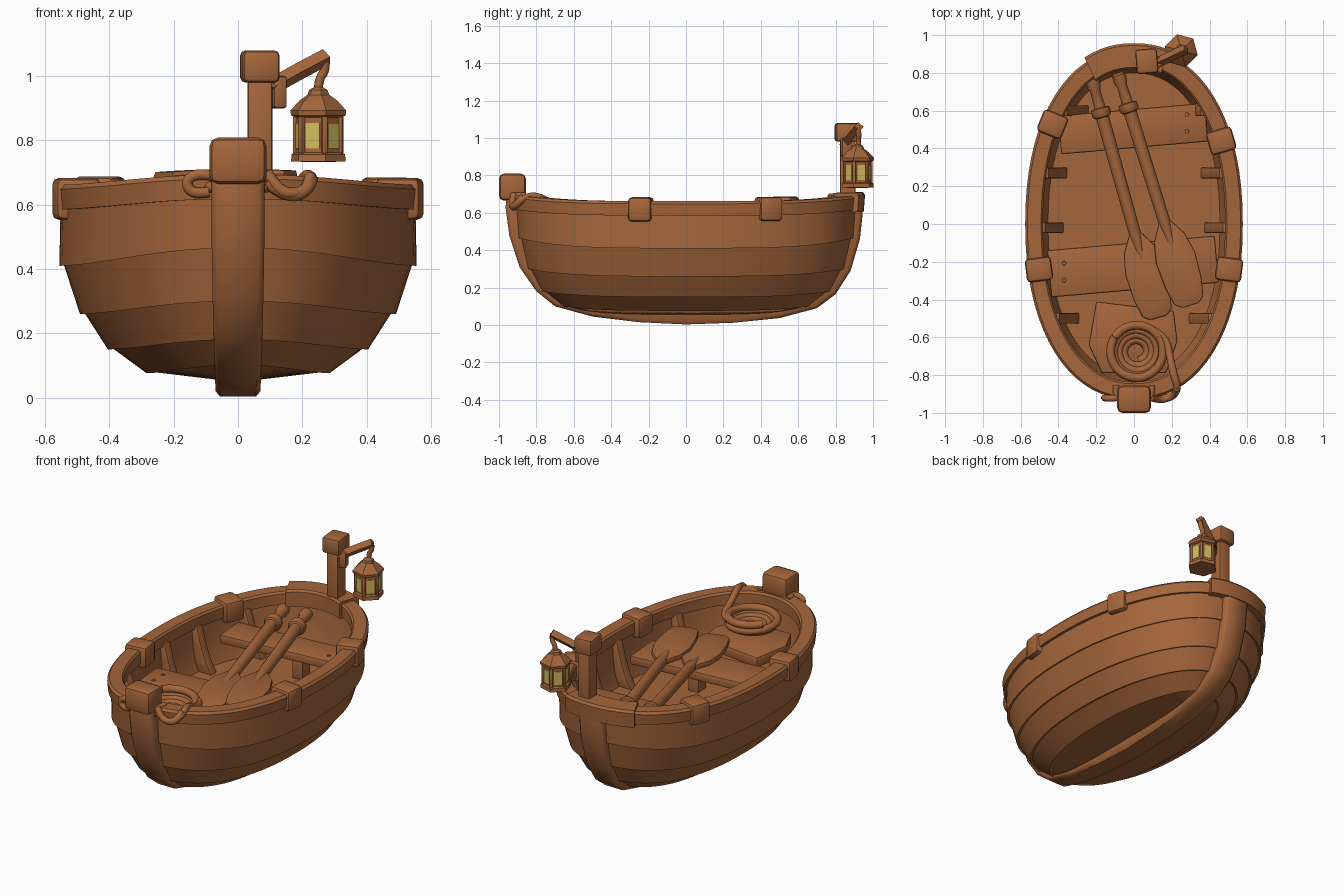
import bpy, bmesh, math
from mathutils import Matrix, Vector

if "Cube" in bpy.data.objects:
    bpy.data.objects.remove(bpy.data.objects["Cube"])


def material(name, rgb):
    m = bpy.data.materials.new(name)
    m.diffuse_color = (*rgb, 1)
    m.use_nodes = True
    m.node_tree.nodes["Principled BSDF"].inputs["Base Color"].default_value = m.diffuse_color
    return m


WOOD = material("brown_wood", (0.376, 0.132, 0.044))
GLOW = material("yellow_glass", (0.64, 0.50, 0.11))


def finish(bm, name, mat=WOOD, matrix=None, bevel=0, angle=35):
    bmesh.ops.recalc_face_normals(bm, faces=bm.faces)
    if bevel:
        edges = [e for e in bm.edges if e.is_manifold and e.calc_face_angle() > 0.6]
        bmesh.ops.bevel(bm, geom=edges, offset=bevel, segments=2, profile=0.5, affect='EDGES')
    if matrix:
        bm.transform(matrix)
    mesh = bpy.data.meshes.new(name)
    bm.to_mesh(mesh)
    bm.free()
    mesh.materials.append(mat)
    ob = bpy.data.objects.new(name, mesh)
    bpy.context.collection.objects.link(ob)
    bpy.ops.object.select_all(action='DESELECT')
    ob.select_set(True)
    bpy.context.view_layer.objects.active = ob
    bpy.ops.object.shade_smooth_by_angle(angle=math.radians(angle))
    return ob


def box(name, loc, size, rot=0, bevel=0.012, mat=WOOD):
    bm = bmesh.new()
    bmesh.ops.create_cube(bm, size=1)
    bm.transform(Matrix.Diagonal((*size, 1)))
    return finish(bm, name, mat, Matrix.Translation(loc) @ Matrix.Rotation(rot, 4, 'Z'), bevel)


def skin(bm, rings, loop_rings=False):
    """Join rings of points with quads; cap the ends unless the rings loop round."""
    rows = [[bm.verts.new(p) for p in r] for r in rings]
    n = len(rows[0])
    for a, b in list(zip(rows, rows[1:])) + ([(rows[-1], rows[0])] if loop_rings else []):
        for i in range(n):
            j = (i + 1) % n
            bm.faces.new((a[i], a[j], b[j], b[i]))
    if not loop_rings:
        bm.faces.new(rows[0])
        bm.faces.new(rows[-1])


def lathe(name, profile, n, matrix, phase=0, angle=35):
    bm = bmesh.new()
    skin(bm, [[(r * math.cos(phase + k * math.tau / n), r * math.sin(phase + k * math.tau / n), z)
               for k in range(n)] for r, z in profile])
    return finish(bm, name, WOOD, matrix, 0, angle)


def slab(name, outline, z0, z1, matrix=None, bevel=0.01):
    bm = bmesh.new()
    skin(bm, [[(x, y, z) for x, y in outline] for z in (z0, z1)])
    return finish(bm, name, WOOD, matrix, bevel)


def tube(name, points, radius, res=3, smooth=True):
    cu = bpy.data.curves.new(name, 'CURVE')
    cu.dimensions = '3D'
    cu.bevel_depth, cu.bevel_resolution, cu.use_fill_caps = radius, res, True
    cu.resolution_u = 5
    sp = cu.splines.new('NURBS' if smooth else 'POLY')
    sp.points.add(len(points) - 1)
    for p, co in zip(sp.points, points):
        p.co = (*co, 1)
    if smooth:
        sp.use_endpoint_u, sp.order_u = True, 3
    ob = bpy.data.objects.new(name, cu)
    bpy.context.collection.objects.link(ob)
    bpy.ops.object.select_all(action='DESELECT')
    ob.select_set(True)
    bpy.context.view_layer.objects.active = ob
    bpy.ops.object.convert(target='MESH')
    ob = bpy.context.object
    ob.data.materials.clear()
    ob.data.materials.append(WOOD)
    bpy.ops.object.shade_smooth_by_angle(angle=math.radians(50))


def oval(t, a, b, z, lift):
    """Point on the boat's plan outline, rising towards bow and stern."""
    c, s = math.cos(t), math.sin(t)
    f = lambda v: math.copysign(abs(v) ** (2 / 2.2), v)
    return Vector((a * f(c), b * f(s), z + lift * abs(f(s)) ** 4))


FULL = [k * math.tau / 72 for k in range(72)]

# Hull: overlapping planks outside, smooth lining and floor inside
levels = [(.055, .06, .58, .02), (.076, .285, .665, .025), (.15, .405, .775, .03),
          (.26, .492, .85, .04), (.41, .556, .90, .055), (.60, .566, .925, .035)]
sections = [levels[0]]
for z, a, b, l in levels[1:]:
    sections += [(z + .004, a - .014, b - .012, l), (z, a, b, l)]
inner = [(.60, .50, .86, .035), (.48, .492, .845, .04), (.40, .48, .83, .03), (.33, .455, .80, 0)]
bm = bmesh.new()
skin(bm, [[oval(t, a, b, z, l) for t in FULL] for z, a, b, l in sections + inner])
finish(bm, "hull", angle=30)


# Gunwale rail and the thicker stern section
def rail(name, angles, a, b, wide, z0, z1, loop):
    bm = bmesh.new()
    sec = [(-.004, z0), (.002, z1 - .014), (-.01, z1), (-wide + .01, z1), (-wide, z1 - .012), (-wide, z0)]
    skin(bm, [[oval(t, a + d, b + d, z, .033) for d, z in sec] for t in angles], loop)
    finish(bm, name)


rail("gunwale", FULL, .574, .928, .092, .585, .662, True)
rail("stern_cap", [math.radians(74 + 4 * k) for k in range(11)], .592, .955, .135, .575, .678, False)

# Rail clamps
for i, deg in enumerate((28, 145, 194, -14)):
    t = math.radians(deg)
    p = oval(t, .517, .875, .618, .033)
    d = oval(t + .02, .523, .885, 0, 0) - oval(t - .02, .523, .885, 0, 0)
    box(f"rail_clamp_{i + 1}", p, (.14, .125, .13), math.atan2(d.y, d.x) + math.pi / 2, .02)

# Keel sweeping up into bow and stern posts
path = [(-.955, .72), (-.965, .63), (-.945, .48), (-.89, .31), (-.80, .18), (-.70, .10), (-.5, .045),
        (-.25, .015), (0, .003), (.25, .012), (.5, .037), (.70, .09), (.80, .165), (.88, .29),
        (.93, .46), (.945, .60), (.94, .66)]
bm = bmesh.new()
rows = []
for i, (y, z) in enumerate(path):
    q, r = path[max(i - 1, 0)], path[min(i + 1, len(path) - 1)]
    n = Vector((-(r[1] - q[1]), r[0] - q[0])).normalized() * .085
    w = .07 + .012 * min(1, z / .4)
    rows.append([(-w, y + n.x, z + n.y), (-w, y + n.x * .2, z + n.y * .2), (-w * .8, y, z),
                 (w * .8, y, z), (w, y + n.x * .2, z + n.y * .2), (w, y + n.x, z + n.y)])
skin(bm, rows)
finish(bm, "keel", angle=50)
box("stem_head", (0, -.928, .737), (.178, .145, .145), 0, .028)

# Ribs inside the hull
for y in (-.5, -.02, .27, .60):
    for side in (-1, 1):
        rows = []
        for z, a, b, l in inner:
            x = a * (1 - abs(y / b) ** 2.2) ** (1 / 2.2)
            zz = z + l * abs(y / b) ** 4
            w = -.03 - .2 * (.60 - z)
            rows.append([(side * (x + e), y + f, zz) for e, f in
                         ((.02, -.028), (w, -.028), (w, .028), (.02, .028))])
        bm = bmesh.new()
        skin(bm, rows)
        finish(bm, "rib", bevel=.006)

# Benches with bolts and a prop beneath
for name, y, z, length, width, bolt_x in (("rear_bench", .505, .50, .78, .205, .28),
                                          ("front_bench", -.225, .475, .89, .25, -.37)):
    rot = math.radians(5)
    box(name, (-.005, y, z), (length, width, .055), rot, .01)
    for dy in (-.04, .05):
        lathe("bench_bolt", [(.012, 0), (.010, .008)], 10,
              Matrix.Translation((bolt_x, y + dy + bolt_x * math.tan(rot), z + .026)))
    box(name + "_support", (.08, y, z - .09), (.07, .09, .14), rot, .008)

# Bow deck
slab("bow_deck", [(-.20, -.41), (.21, -.46), (.23, -.62), (.17, -.79), (-.17, -.79), (-.24, -.64)], .46, .525)

# Oars
for name, top, tip in (("left_oar", (-.225, .775, .58), (.13, -.50, .535)),
                       ("right_oar", (-.085, .80, .58), (.30, -.435, .56))):
    top, tip = Vector(top), Vector(tip)
    zax = (tip - top).normalized()
    xax = Vector((0, 0, 1)).cross(zax).normalized()
    mtx = Matrix((xax, zax.cross(xax), zax)).transposed().to_4x4()
    mtx.translation = top
    s = (tip - top).length
    lathe(name + "_shaft", [(.024, 0), (.036, .012), (.036, .05), (.027, .075), (.03, .165), (.05, .17),
                            (.052, .20), (.045, .215), (.035, .22), (.032, s - .45), (.012, s - .28)], 14, mtx)
    half = [(.03, .47), (.085, .38), (.108, .27), (.10, .13), (.08, .03), (.045, .004)]
    outline = [(w, s - d) for w, d in half] + [(-w, s - d) for w, d in reversed(half)]
    slab(name + "_blade", outline, -.017, .017,
         mtx @ Matrix(((1, 0, 0, 0), (0, 0, 1, 0), (0, 1, 0, 0), (0, 0, 0, 1))), .008)

# Coiled rope, its lead over the rail, and the lashing on the stem
coil = []
for k in range(110):
    t = min(1, k / 80)
    r, a = .05 + .09 * t, k / 80 * math.tau * 3.4 - 1.4
    coil.append((.015 + r * math.cos(a), -.675 + r * math.sin(a), .55 + .04 * t + max(0, k - 80) * .0016))
tube("rope_coil", coil, .023)
tube("rope_lead", [(.10, -.56, .62), (.17, -.60, .62), (.19, -.70, .64), (.21, -.80, .695), (.235, -.87, .68),
                   (.20, -.92, .63), (.14, -.92, .63), (.09, -.92, .67)], .02)
for z in (.655, .69):
    tube("stem_lashing", [(x, -.915 + y, z) for x, y in
         ((-.095, .06), (-.10, -.02), (0, -.01), (.10, -.02), (.095, .06))], .018)
tube("rope_knot", [(-.08, -.92, .69), (-.13, -.925, .70), (-.165, -.92, .67), (-.14, -.92, .63), (-.09, -.92, .64)], .017)
tube("rope_loop", [(.09, -.92, .70), (.12, -.93, .65), (.17, -.93, .63), (.22, -.90, .65), (.225, -.87, .69)], .018)

# Lantern post with cap, arm and brace
box("lantern_post", (.068, .865, .81), (.078, .085, .42), 0, .01)
box("post_cap", (.068, .862, 1.03), (.115, .13, .10), .08, .016)
box("arm_bracket", (.125, .855, .95), (.045, .055, .10), .3, .01)
tube("lantern_arm", [(.10, .845, .965), (.19, .885, 1.015), (.275, .925, 1.06)], .027, 0, False)
tube("lantern_hook", [(.27, .92, 1.055), (.275, .925, 1.02), (.25, .922, .99), (.25, .922, .95)], .014)

# Six-sided lantern with glowing panes
centre = Vector((.25, .918, 0))
lathe("lantern", [(.04, .733), (.088, .735), (.086, .757), (.074, .763), (.074, .872), (.088, .878), (.09, .893),
                  (.06, .925), (.035, .942), (.03, .957), (.012, .967)], 6, Matrix.Translation(centre),
      math.radians(-15), 20)
for k in range(6):
    a = math.radians(15 + 60 * k)
    d = Vector((math.cos(a), math.sin(a), 0))
    box("lantern_pane", centre + d * .0645 + Vector((0, 0, .815)), (.006, .045, .08), a, 0, GLOW)
    c = math.radians(-15 + 60 * k)
    box("lantern_corner", centre + Vector((math.cos(c), math.sin(c), 0)) * .071 + Vector((0, 0, .817)),
        (.018, .018, .115), c, .003)
